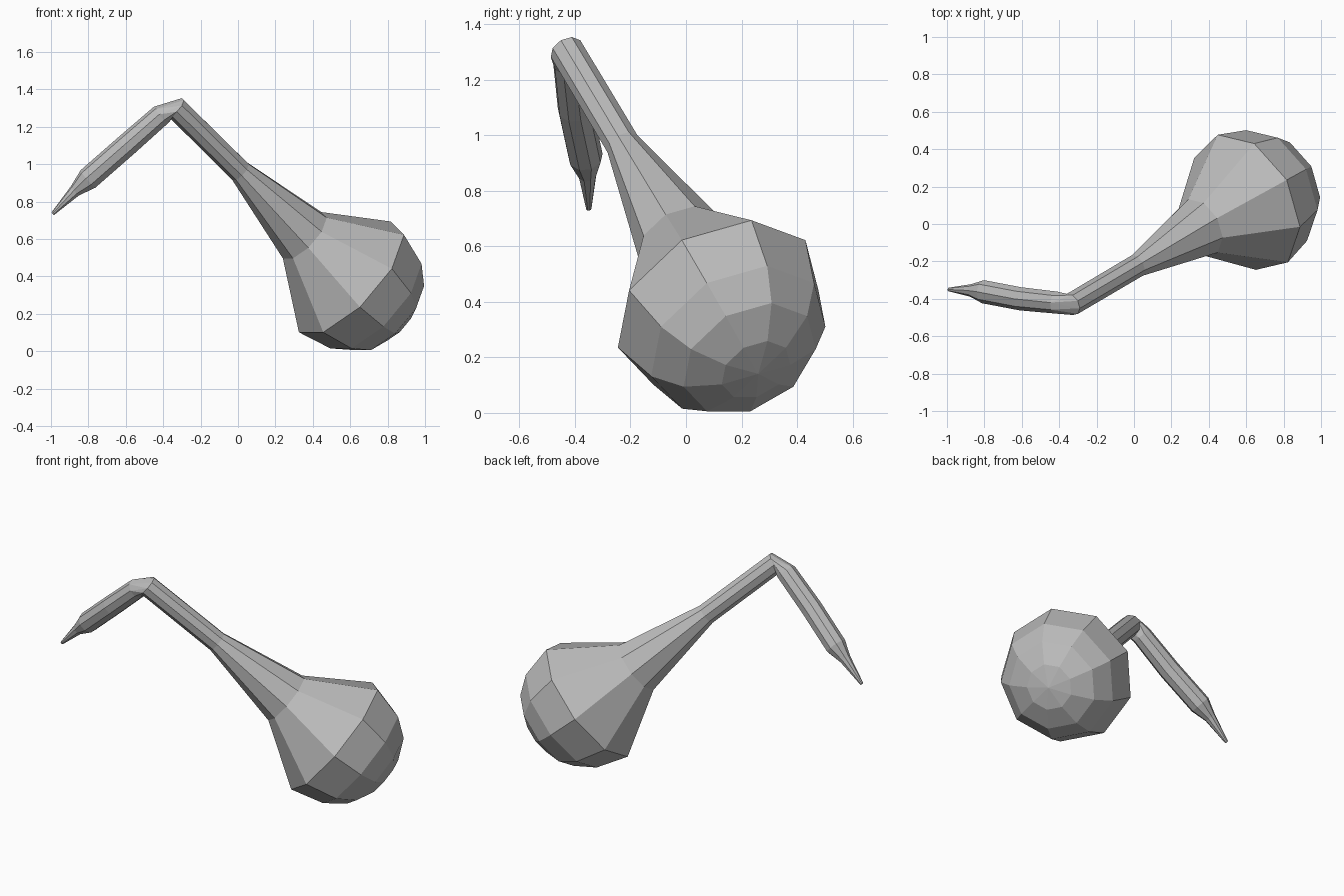
import bpy, bmesh, math
from mathutils import Vector

cube = bpy.data.objects.get("Cube")
if cube:
    bpy.data.objects.remove(cube, do_unlink=True)

grey = bpy.data.materials.new("plain grey")
grey.use_nodes = True
COLOUR = (0.5, 0.5, 0.5, 1)
grey.diffuse_color = COLOUR
grey.node_tree.nodes["Principled BSDF"].inputs["Base Color"].default_value = COLOUR


def ring_points(center, radius, u, v, sides):
    step = math.tau / sides
    return [Vector(center) + radius * (math.cos(i * step) * u + math.sin(i * step) * v)
            for i in range(sides)]


def finish(name, bm):
    bmesh.ops.recalc_face_normals(bm, faces=bm.faces[:])
    mesh = bpy.data.meshes.new(name)
    bm.to_mesh(mesh)
    bm.free()
    mesh.materials.append(grey)
    obj = bpy.data.objects.new(name, mesh)
    bpy.context.collection.objects.link(obj)
    return obj


def loft(name, rings, u, v, sides):
    """Flat-sided tube through (center, radius) rings, capped at both ends."""
    bm = bmesh.new()
    loops = [[bm.verts.new(p) for p in ring_points(c, r, u, v, sides)] for c, r in rings]
    for low, high in zip(loops, loops[1:]):
        for i in range(sides):
            j = (i + 1) % sides
            bm.faces.new((low[i], low[j], high[j], high[i]))
    bm.faces.new(loops[0])
    bm.faces.new(loops[-1])
    bmesh.ops.remove_doubles(bm, verts=bm.verts[:], dist=0.0005)
    return finish(name, bm)


# Frame of the bulb and neck: u and v span each ring, axis points up the neck
SIDES = 9
axis = Vector((-0.675, -0.371, 0.632)).normalized()
v_neck = Vector((-0.482, 0.876, 0)).normalized()
u_neck = v_neck.cross(axis).normalized()
v_neck = axis.cross(u_neck)
bulb_center = Vector((0.597, 0.115, 0.388))
neck_end = (Vector((-0.335, -0.43, 1.305)), 0.062)

# Bulb and neck: rounded base, cone shoulder, tapering stem
profile = [(-0.39, 0.0001), (-0.368, 0.135), (-0.305, 0.26), (-0.195, 0.343),
           (0, 0.395), (0.36, 0.165)]
body = [(bulb_center + axis * h, r) for h, r in profile]
body += [((0.012, -0.225, 0.962), 0.063), neck_end]
loft("bulb_and_neck", body, u_neck, v_neck, SIDES)

# Bent arm: straight tube ending in a thin point
arm_dir = Vector((-0.39, 0.06, -0.342)).normalized()
u_arm = Vector((0, 1, 0)).cross(arm_dir).normalized()
v_arm = arm_dir.cross(u_arm)
elbow = (Vector((-0.41, -0.42, 1.262)), 0.06)
arm = [elbow, ((-0.6, -0.4, 1.095), 0.063), ((-0.80, -0.362, 0.92), 0.063),
       ((-0.87, -0.355, 0.858), 0.034), ((-0.99, -0.35, 0.735), 0.01)]
loft("arm", arm, u_arm, v_arm, SIDES)

# Elbow: wedge joining the neck end to the arm
bm = bmesh.new()
for p in (ring_points(*neck_end, u_neck, v_neck, SIDES)
          + ring_points(*elbow, u_arm, v_arm, SIDES)):
    bm.verts.new(p)
hull = bmesh.ops.convex_hull(bm, input=bm.verts[:])
bmesh.ops.delete(bm, geom=[g for g in hull["geom_interior"]
                           if isinstance(g, bmesh.types.BMVert)], context='VERTS')
finish("elbow", bm)
